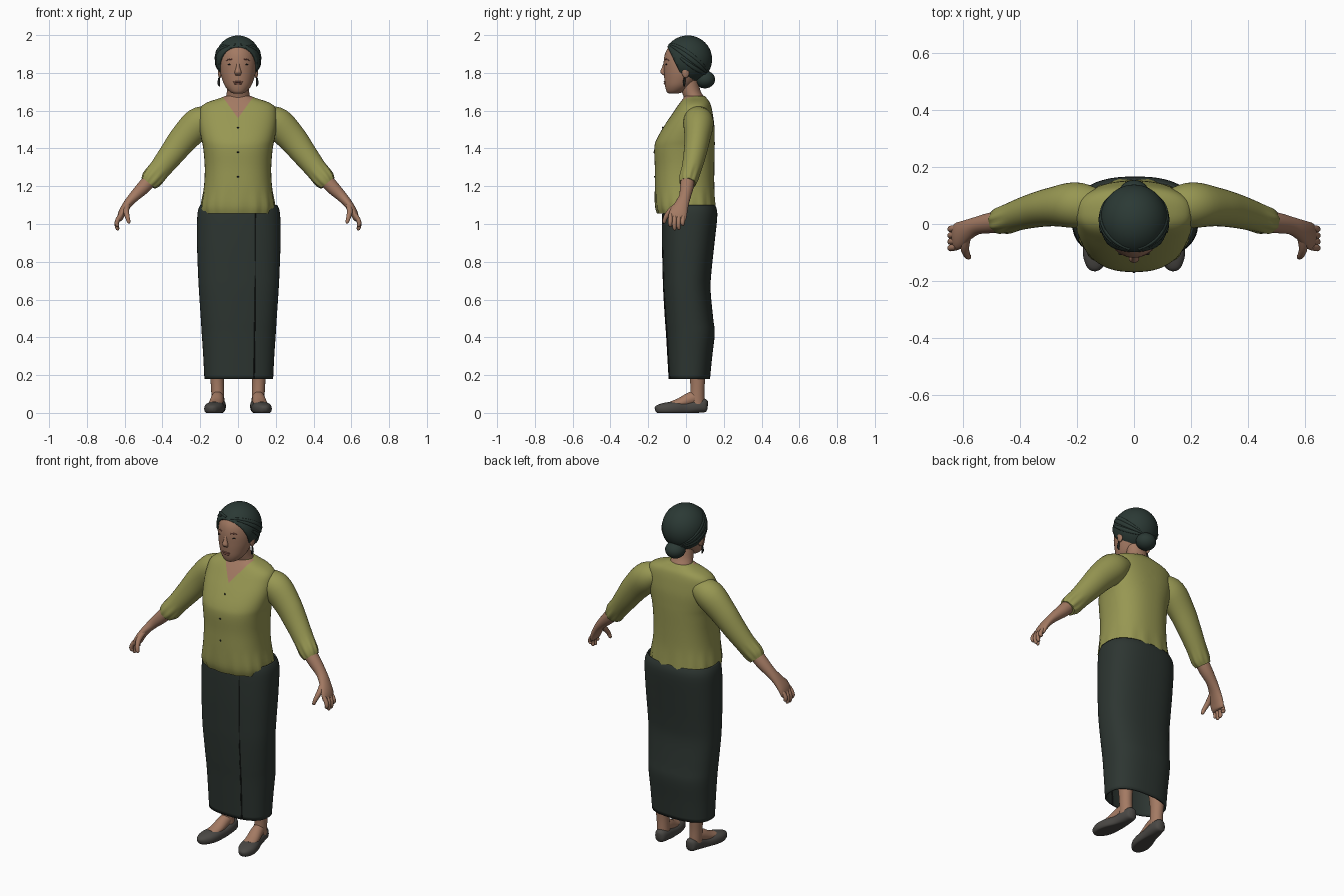
import bpy, bmesh, math
from mathutils import Vector

if "Cube" in bpy.data.objects:
    bpy.data.objects.remove(bpy.data.objects["Cube"], do_unlink=True)

X, Y, Z = Vector((1, 0, 0)), Vector((0, 1, 0)), Vector((0, 0, 1))
parts = []


def material(name, rgb):
    m = bpy.data.materials.new(name)
    m.use_nodes = True
    m.diffuse_color = (*rgb, 1)
    m.node_tree.nodes["Principled BSDF"].inputs["Base Color"].default_value = (*rgb, 1)
    return m


SKIN = material("warm skin", (.37, .195, .125))
LIP = material("lip", (.27, .11, .08))
OLIVE = material("olive cloth", (.31, .31, .085))
SKIRT = material("dark green cloth", (.026, .036, .031))
HAIR = material("dark hair", (.024, .041, .035))
SHOE = material("grey leather", (.07, .066, .06))
DARK = material("dark trim", (.012, .014, .013))


def add(name, bm, *mats):
    bmesh.ops.recalc_face_normals(bm, faces=bm.faces)
    mesh = bpy.data.meshes.new(name)
    bm.to_mesh(mesh)
    bm.free()
    ob = bpy.data.objects.new(name, mesh)
    bpy.context.scene.collection.objects.link(ob)
    for m in mats:
        mesh.materials.append(m)
    parts.append(ob)
    return ob


def smooth_path(rings, steps):
    """Catmull-Rom through all ring values."""
    out, n = [], len(rings)
    for i in range(n - 1):
        a, b, c, d = (rings[min(max(j, 0), n - 1)] for j in range(i - 1, i + 3))
        for k in range(steps):
            t = k / steps
            out.append([q + .5 * t * (r - p + t * (2 * p - 5 * q + 4 * r - s + t * (3 * (q - r) + s - p)))
                        for p, q, r, s in zip(a, b, c, d)])
    return out + [list(rings[-1])]


def loft_bm(rings, up=Y, axis=None, power=2, seg=32, steps=4, warp=None, s=1, caps=True):
    """Skin elliptical rings (x, y, z, half width, half depth)."""
    path = smooth_path([(r[0] * s, *r[1:]) for r in rings], steps)
    bm, loops = bmesh.new(), []
    for i, r in enumerate(path):
        c = Vector(r[:3])
        t = axis or Vector(path[min(i + 1, len(path) - 1)][:3]) - Vector(path[max(i - 1, 0)][:3])
        side = up.cross(t).normalized()
        fwd = t.cross(side).normalized()
        loop = []
        for k in range(seg):
            a = math.tau * k / seg
            ca, sa = math.cos(a), math.sin(a)
            cu = math.copysign(abs(ca) ** (2 / power), ca) * max(r[3], .002)
            cv = math.copysign(abs(sa) ** (2 / power), sa) * max(r[4], .002)
            f = warp(a, c.z) if warp else 1
            loop.append(bm.verts.new(c + (side * cu + fwd * cv) * f))
        loops.append(loop)
    for p, q in zip(loops, loops[1:]):
        for k in range(seg):
            j = (k + 1) % seg
            bm.faces.new((p[k], p[j], q[j], q[k]))
    if caps:
        bm.faces.new(loops[0])
        bm.faces.new(loops[-1])
    return bm


def loft(name, rings, mat, **kw):
    return add(name, loft_bm(rings, **kw), mat)


def upright(profile, x=0):
    """Rows of (height, half width, front, back) to rings."""
    return [(x, (f + b) / 2, z, w, (b - f) / 2) for z, w, f, b in profile]


def ball(name, loc, size, mat):
    bm = bmesh.new()
    bmesh.ops.create_uvsphere(bm, u_segments=24, v_segments=16, radius=1)
    for v in bm.verts:
        v.co = Vector(a * b + c for a, b, c in zip(v.co, size, loc))
    return add(name, bm, mat)


# Blouse body with gathered hem and V neckline
def gathers(a, z):
    return 1 + .022 * max(0, min(1, (1.2 - z) / .12)) * math.sin(15 * a)


bm = loft_bm(upright([
    (1.055, .192, -.15, .16), (1.1, .195, -.162, .156), (1.2, .18, -.165, .15),
    (1.3, .176, -.165, .15), (1.4, .184, -.168, .152), (1.45, .194, -.155, .152),
    (1.52, .205, -.115, .15), (1.58, .205, -.075, .142), (1.62, .195, -.048, .134),
    (1.645, .16, -.03, .125), (1.665, .1, -.015, .11), (1.677, .07, -.008, .1)]),
    axis=Z, power=2.4, seg=64, warp=gathers)
for s in (-1, 1):
    bmesh.ops.bisect_plane(bm, geom=bm.verts[:] + bm.edges[:] + bm.faces[:],
                           plane_co=(0, 0, 1.56), plane_no=(1.4 * s, 0, -1))
for f in bm.faces:
    c = f.calc_center_median()
    f.material_index = int(c.y < .04 and c.z > 1.56 + 1.4 * abs(c.x))
add("blouse", bm, OLIVE, SKIN)
for z, y in ((1.51, -.124), (1.38, -.168), (1.25, -.166)):
    ball("blouse_button", (0, y, z), (.005, .004, .005), DARK)

# Long wrap skirt and its overlapping front edge
skirt = loft("skirt", upright([
    (1.1, .2, -.115, .15), (1.05, .215, -.122, .162), (.9, .217, -.123, .147),
    (.75, .212, -.12, .131), (.65, .207, -.117, .126), (.5, .197, -.108, .14),
    (.42, .192, -.102, .148), (.3, .184, -.095, .135), (.18, .178, -.088, .123)], .004),
    SKIRT, axis=-Z, up=Y, power=2.5, seg=64, caps=False)
mod = skirt.modifiers.new("cloth thickness", "SOLIDIFY")
mod.thickness, mod.offset = .008, 0
loft("skirt_wrap_edge", [(.092, -.113, 1.06, .004, .008), (.092, -.114, .9, .004, .008),
                         (.09, -.109, .65, .004, .008), (.088, -.095, .42, .004, .008),
                         (.085, -.082, .182, .004, .008)], DARK, seg=8, axis=-Z)

# Head and neck
loft("neck", [(0, .05, 1.58, .075, .06), (0, .045, 1.66, .066, .055),
              (0, .025, 1.71, .058, .05), (0, .01, 1.79, .058, .05)], SKIN, axis=Z)
loft("head", upright([
    (1.69, .02, -.09, -.045), (1.7, .043, -.102, -.015), (1.73, .069, -.111, .03),
    (1.77, .085, -.115, .065), (1.81, .094, -.117, .085), (1.86, .097, -.118, .1),
    (1.91, .09, -.108, .1), (1.95, .07, -.08, .085), (1.975, .03, -.04, .05)]),
    SKIN, axis=Z, seg=48)
loft("nose", [(0, -.108, 1.865, .008, .006), (0, -.117, 1.83, .01, .01),
              (0, -.121, 1.803, .018, .015), (0, -.113, 1.787, .013, .006)], SKIN, axis=-Z, seg=20)
ball("upper_lip", (0, -.111, 1.752, ), (.026, .007, .005), LIP)
ball("lower_lip", (0, -.11, 1.743), (.021, .008, .006), LIP)
for s, side in ((1, "left"), (-1, "right")):
    ball(side + "_eye", (.04 * s, -.104, 1.845), (.015, .005, .004), DARK)
    loft(side + "_eyebrow", [(.02, -.112, 1.867, .003, .002), (.04, -.106, 1.873, .004, .003),
                             (.064, -.09, 1.865, .002, .002)], LIP, s=s, seg=10)
    ball(side + "_ear", (.096 * s, -.002, 1.805), (.011, .02, .032), SKIN)
    loft(side + "_earring", [(.1, -.008, 1.775, .004, .004), (.102, -.01, 1.745, .007, .007),
                             (.098, -.01, 1.728, .003, .003)], DARK, s=s, axis=-Z, seg=12)

# Hair cap trimmed along the hairline, swept strands and bun
HC, HR = Vector((0, .01, 1.872)), Vector((.12, .128, .126))
bm = bmesh.new()
bmesh.ops.create_uvsphere(bm, u_segments=48, v_segments=32, radius=1)
for v in bm.verts:
    v.co = Vector(a * b for a, b in zip(v.co, HR)) + HC
for co, no in (((0, -.1, 1.942), (0, .165, .08)), ((0, -.02, 1.775), (0, .035, .12))):
    bmesh.ops.bisect_plane(bm, geom=bm.verts[:] + bm.edges[:] + bm.faces[:],
                           plane_co=co, plane_no=no, clear_inner=True)
hair = add("hair_cap", bm, HAIR)
hair.modifiers.new("hair thickness", "SOLIDIFY").thickness = .014
bun_dir = Vector((0, .8, -.6))
for s, side in ((1, "left"), (-1, "right")):
    for start in ((.12, -.78, .62), (.42, -.68, .56), (.72, -.45, .4), (.88, -.28, .05)):
        a = Vector((start[0] * s, *start[1:])).normalized()
        rings = []
        for k in range(7):
            d = a.slerp(bun_dir, k / 7)
            p = Vector(u * w for u, w in zip(d, HR * .985)) + HC
            rings.append((*p, .004 + .007 * math.sin(math.pi * k / 7 + .3), .006))
        loft(side + "_hair_strand", rings, HAIR, up=X, seg=12)
ball("hair_bun", (0, .1, 1.765), (.056, .054, .047), HAIR)

# Arms, hands, legs and shoes, once per side
def cuff_folds(a, z):
    return 1 + .05 * max(0, min(1, (1.3 - z) / .06)) * math.sin(9 * a)


for s, side in ((1, "left"), (-1, "right")):
    loft(side + "_sleeve", [
        (.14, .058, 1.565, .06, .068), (.205, .066, 1.535, .084, .08),
        (.285, .06, 1.455, .077, .068), (.35, .047, 1.372, .067, .06),
        (.41, .03, 1.295, .058, .053), (.455, .014, 1.24, .055, .049),
        (.475, .01, 1.215, .044, .042)], OLIVE, s=s, seg=40, warp=cuff_folds)
    loft(side + "_forearm_and_palm", [
        (.44, .012, 1.26, .038, .038), (.5, .004, 1.195, .036, .036),
        (.55, -.006, 1.145, .028, .031), (.585, -.022, 1.105, .023, .037),
        (.613, -.04, 1.06, .02, .047), (.626, -.047, 1.025, .014, .045),
        (.628, -.048, 1.015, .006, .03)], SKIN, s=s)
    for finger, y, tip in (("index", -.081, .985), ("middle", -.059, .967),
                           ("ring", -.037, .97), ("little", -.015, .99)):
        loft(f"{side}_{finger}_finger", [
            (.62, y, 1.05, .011, .011), (.637, y - .002, 1.022, .012, .012),
            (.642, y - .003, (1.02 + tip) / 2, .011, .011),
            (.637, y - .001, tip + .006, .009, .009), (.635, y, tip, .003, .003)],
            SKIN, s=s, seg=12)
    loft(side + "_thumb", [
        (.585, -.04, 1.105, .014, .016), (.592, -.082, 1.07, .015, .015),
        (.585, -.108, 1.035, .012, .012), (.578, -.115, 1.01, .009, .009),
        (.576, -.116, 1.003, .003, .003)], SKIN, s=s, up=X, seg=14)
    loft(side + "_leg", [
        (.105, .04, .6, .065, .07), (.108, .055, .35, .052, .055),
        (.11, .061, .2, .038, .042), (.108, .06, .12, .034, .037),
        (.105, .058, .04, .034, .04)], SKIN, s=s, axis=-Z)
    loft(side + "_foot", [
        (.106, .06, .085, .03, .035), (.11, .02, .073, .034, .035),
        (.117, -.03, .052, .037, .028), (.125, -.08, .04, .036, .02)], SKIN, s=s, up=Z)
    bm = loft_bm([
        (.1, .115, .04, .012, .02), (.1, .102, .04, .03, .035), (.102, .06, .036, .038, .036),
        (.109, 0, .026, .041, .034), (.122, -.06, .024, .05, .036), (.133, -.11, .022, .047, .032),
        (.14, -.15, .02, .028, .022), (.142, -.163, .018, .01, .01)],
        s=s, up=Z, power=2.4)
    for v in bm.verts:
        v.co.z = max(v.co.z, 0)
    add(side + "_shoe", bm, SHOE)

# Smooth shading with sharp rims
for ob in bpy.context.selected_objects:
    ob.select_set(False)
for ob in parts:
    ob.select_set(True)
bpy.context.view_layer.objects.active = parts[0]
bpy.ops.object.shade_smooth_by_angle(angle=math.radians(50))
